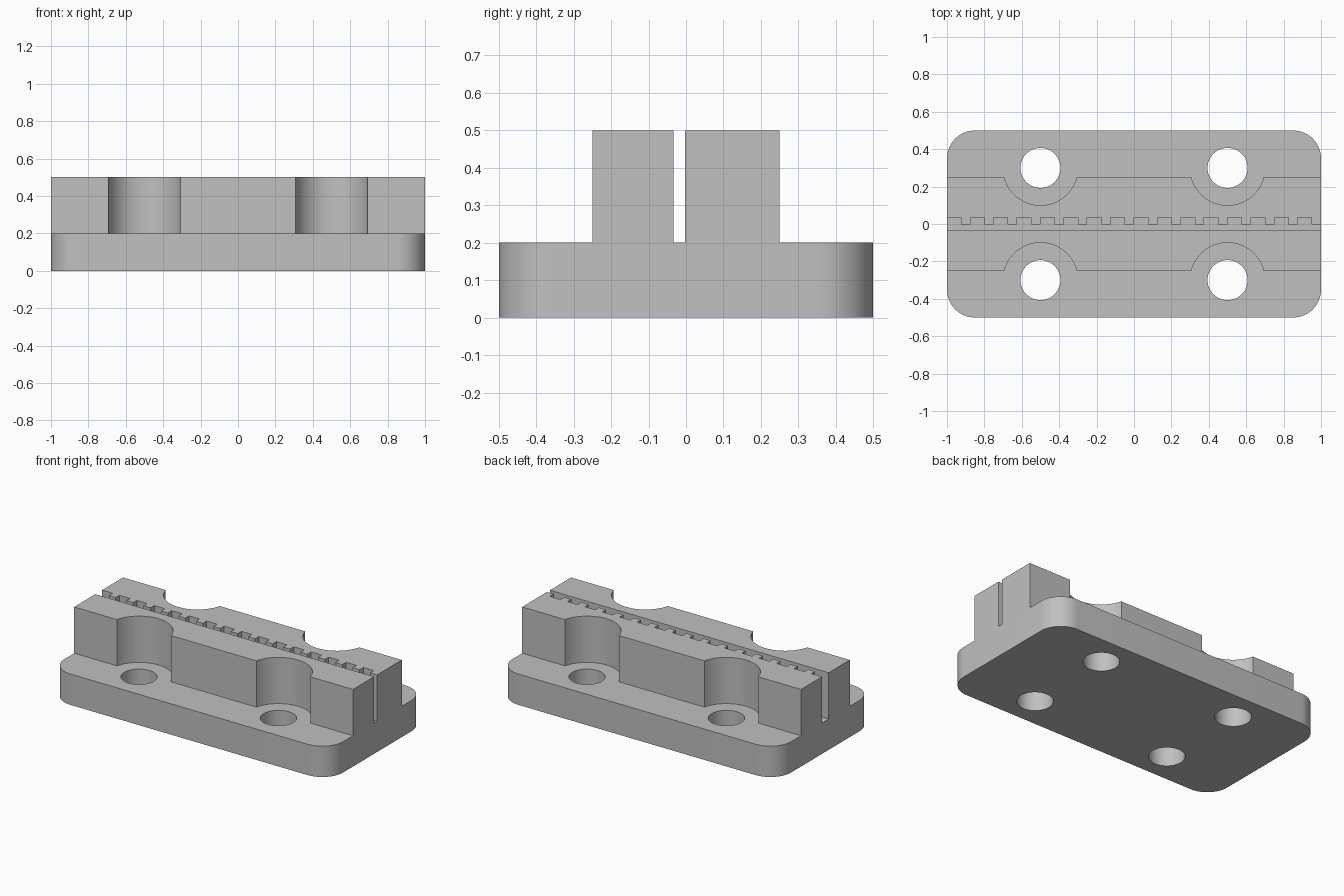
import bpy
import bmesh
from math import asin, cos, sin, pi

if "Cube" in bpy.data.objects:
    bpy.data.objects.remove(bpy.data.objects["Cube"], do_unlink=True)

# Main dimensions
HALF_X, HALF_Y = 1.0, 0.5
BASE_TOP, JAW_TOP = 0.2, 0.5
CORNER_R = 0.15
HOLE_X, HOLE_Y, HOLE_R = 0.5, 0.3, 0.107
SCALLOP_R = 0.2
JAW_OUTER = 0.25
SLOT_FRONT, SLOT_BACK, NOTCH_Y = -0.034, -0.003, 0.036
PITCH, NOTCH_W = 0.125, 0.075

GREY = (0.53, 0.53, 0.53, 1)
mat = bpy.data.materials.new("plain grey")
mat.use_nodes = True
mat.diffuse_color = GREY
bsdf = next(n for n in mat.node_tree.nodes if n.type == "BSDF_PRINCIPLED")
bsdf.inputs["Base Color"].default_value = GREY


def arc(cx, cy, r, start, end, steps):
    angles = [start + (end - start) * i / steps for i in range(steps + 1)]
    return [(cx + r * cos(a), cy + r * sin(a)) for a in angles]


def extrude_outline(name, loops, z0, z1):
    """Fill an outline (further loops are holes) and extrude it upwards."""
    bm = bmesh.new()
    edges = []
    for loop in loops:
        verts = [bm.verts.new((x, y, z0)) for x, y in loop]
        edges += [bm.edges.new((v, verts[i - 1])) for i, v in enumerate(verts)]
    bmesh.ops.triangle_fill(bm, edges=edges, use_beauty=True)
    top = bmesh.ops.extrude_face_region(bm, geom=bm.faces[:])
    moved = [g for g in top["geom"] if isinstance(g, bmesh.types.BMVert)]
    bmesh.ops.translate(bm, verts=moved, vec=(0, 0, z1 - z0))
    bmesh.ops.recalc_face_normals(bm, faces=bm.faces[:])
    mesh = bpy.data.meshes.new(name)
    bm.to_mesh(mesh)
    bm.free()
    mesh.materials.append(mat)
    obj = bpy.data.objects.new(name, mesh)
    bpy.context.collection.objects.link(obj)
    bpy.ops.object.select_all(action="DESELECT")
    obj.select_set(True)
    bpy.context.view_layer.objects.active = obj
    bpy.ops.object.shade_smooth_by_angle(angle=pi / 6)
    return obj


# Base plate: rounded rectangle with four screw holes
plate = []
for i, (sx, sy) in enumerate([(1, 1), (-1, 1), (-1, -1), (1, -1)]):
    plate += arc(sx * (HALF_X - CORNER_R), sy * (HALF_Y - CORNER_R),
                 CORNER_R, i * pi / 2, (i + 1) * pi / 2, 16)
holes = [arc(sx * HOLE_X, sy * HOLE_Y, HOLE_R, 0, 2 * pi, 48)[:-1]
         for sx in (-1, 1) for sy in (-1, 1)]
extrude_outline("base_plate", [plate] + holes, 0, BASE_TOP)

# Outer jaw edge, with a scallop clearing each screw hole
dip = asin((HOLE_Y - JAW_OUTER) / SCALLOP_R)
outer = [(-HALF_X, JAW_OUTER)]
for cx in (-HOLE_X, HOLE_X):
    outer += arc(cx, HOLE_Y, SCALLOP_R, pi + dip, 2 * pi - dip, 32)
outer.append((HALF_X, JAW_OUTER))

# Front jaw: plain slot wall
front = [(x, -y) for x, y in outer]
front += [(HALF_X, SLOT_FRONT), (-HALF_X, SLOT_FRONT)]
extrude_outline("front_jaw", [front], BASE_TOP, JAW_TOP)

# Back jaw: slot wall with belt teeth
teeth = []
for k in range(16):
    x = -HALF_X + k * PITCH
    if k:
        teeth.append((x, SLOT_BACK))
    teeth += [(x, NOTCH_Y), (x + NOTCH_W, NOTCH_Y), (x + NOTCH_W, SLOT_BACK)]
teeth.append((HALF_X, SLOT_BACK))
extrude_outline("back_toothed_jaw", [outer + teeth[::-1]], BASE_TOP, JAW_TOP)
